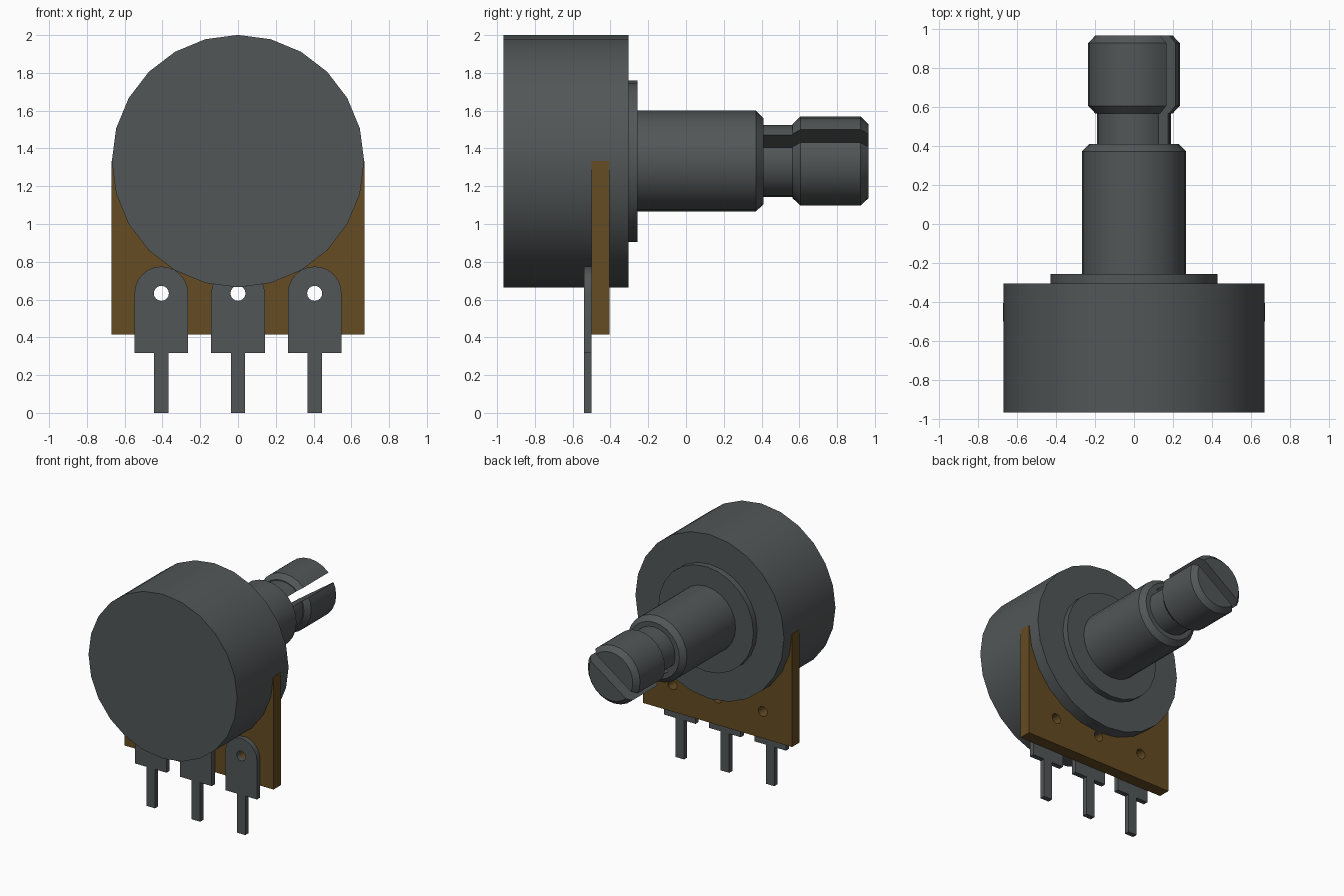
import bpy, bmesh
from math import sin, cos, pi, radians
from mathutils import Matrix, Vector

cube = bpy.data.objects.get("Cube")
if cube:
    bpy.data.objects.remove(cube, do_unlink=True)

AXIS_Z = 1.333
HOLE_Z = 0.633
SPACING = 0.406


def make_material(name, rgb):
    mat = bpy.data.materials.new(name)
    mat.use_nodes = True
    mat.diffuse_color = (*rgb, 1)
    mat.node_tree.nodes["Principled BSDF"].inputs["Base Color"].default_value = (*rgb, 1)
    return mat


METAL = make_material("dark_grey_metal", (0.085, 0.094, 0.096))
BOARD = make_material("brown_board", (0.13, 0.071, 0.016))


def finish(name, bm, mat):
    bmesh.ops.recalc_face_normals(bm, faces=bm.faces)
    mesh = bpy.data.meshes.new(name)
    bm.to_mesh(mesh)
    bm.free()
    mesh.materials.append(mat)
    obj = bpy.data.objects.new(name, mesh)
    bpy.context.collection.objects.link(obj)
    return obj


def activate(obj):
    bpy.ops.object.select_all(action="DESELECT")
    obj.select_set(True)
    bpy.context.view_layer.objects.active = obj


def smooth(obj):
    activate(obj)
    bpy.ops.object.shade_smooth_by_angle(angle=radians(30))


def cut(obj, cutter):
    mod = obj.modifiers.new("cut", "BOOLEAN")
    mod.operation = "DIFFERENCE"
    mod.solver = "EXACT"
    mod.object = cutter
    activate(obj)
    bpy.ops.object.modifier_apply(modifier=mod.name)


def lathe(name, profile, z=AXIS_Z, x=0, sides=24, mat=METAL):
    """Solid of revolution about a y-directed axis; profile is (radius, y)."""
    bm = bmesh.new()
    turns = [2 * pi * i / sides for i in range(sides)]
    rings = [[bm.verts.new((x + r * cos(a), y, z + r * sin(a))) for a in turns]
             for r, y in profile]
    for lower, upper in zip(rings, rings[1:]):
        for i in range(sides):
            j = (i + 1) % sides
            bm.faces.new((lower[i], lower[j], upper[j], upper[i]))
    bm.faces.new(rings[0])
    bm.faces.new(rings[-1])
    return finish(name, bm, mat)


def extrude_outline(name, points, y0, y1, mat):
    """Flat plate: an (x, z) outline given thickness along y."""
    bm = bmesh.new()
    face = bm.faces.new([bm.verts.new((x, y0, z)) for x, z in points])
    side = bmesh.ops.extrude_face_region(bm, geom=[face])["geom"]
    verts = [g for g in side if isinstance(g, bmesh.types.BMVert)]
    bmesh.ops.translate(bm, verts=verts, vec=(0, y1 - y0, 0))
    return finish(name, bm, mat)


# Housing, mounting collar and bushing
smooth(lathe("housing", [(0.668, -0.965), (0.668, -0.305)]))
smooth(lathe("collar", [(0.427, -0.31), (0.427, -0.256)]))
smooth(lathe("bushing", [(0.267, -0.26), (0.267, 0.37), (0.228, 0.41)]))

# Shaft with a narrow neck and a chamfered, slotted tip
shaft = lathe("shaft", [(0.19, 0.38), (0.19, 0.565), (0.197, 0.565), (0.235, 0.605),
                        (0.235, 0.925), (0.197, 0.965)])
bm = bmesh.new()
bmesh.ops.create_cube(bm, size=1, matrix=(
    Matrix.Translation((0, 0.71, AXIS_Z)) @ Matrix.Rotation(radians(-35), 4, "Y")
    @ Matrix.Diagonal(Vector((0.8, 0.6, 0.082, 1)))))
slot = finish("slot_cutter", bm, METAL)
cut(shaft, slot)
bpy.data.objects.remove(slot, do_unlink=True)
smooth(shaft)

# Circuit board behind the terminals
board = extrude_outline("board", [(-0.67, 0.415), (0.67, 0.415), (0.67, 1.333),
                                  (-0.67, 1.333)], -0.5, -0.405, BOARD)

# Three terminals with rounded tops, pins and rivet holes
for label, x in (("right", -SPACING), ("middle", 0), ("left", SPACING)):
    half = [(0.038, 0), (0.038, 0.317), (0.142, 0.317)]
    arc = [(0.142 * cos(pi * i / 12), HOLE_Z + 0.142 * sin(pi * i / 12)) for i in range(13)]
    outline = half + arc + [(-px, pz) for px, pz in reversed(half)]
    terminal = extrude_outline(label + "_terminal", [(x + px, pz) for px, pz in outline],
                               -0.54, -0.5, METAL)
    drill = lathe("hole_cutter", [(0.04, -0.7), (0.04, -0.3)], HOLE_Z, x, 16)
    cut(terminal, drill)
    # Holes in the board are lined in metal, like the rivets
    cut(board, drill)
    bpy.data.objects.remove(drill, do_unlink=True)
    smooth(terminal)
smooth(board)
